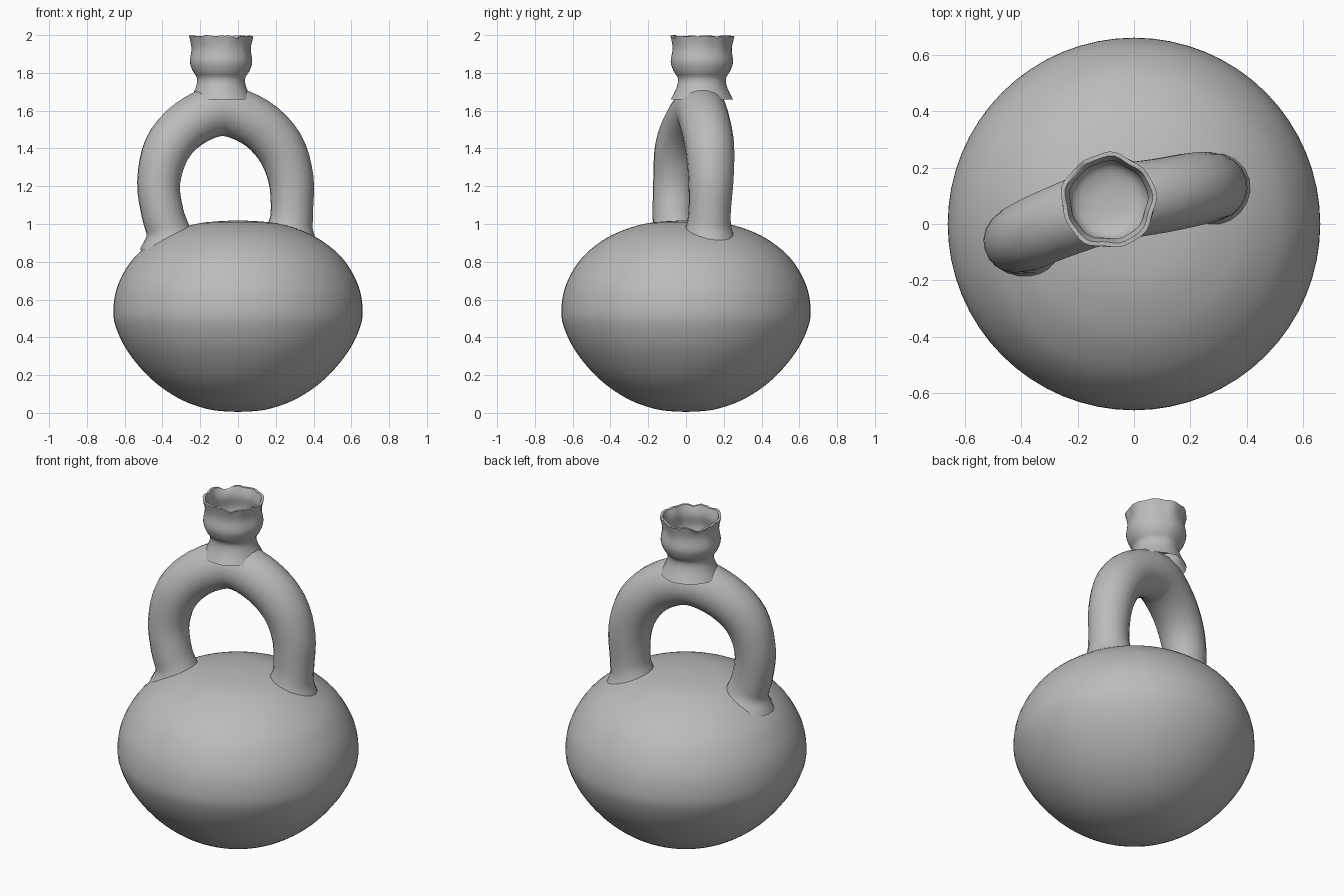
import bpy, bmesh, math, random

random.seed(4)
cube = bpy.data.objects.get("Cube")
if cube:
    bpy.data.objects.remove(cube, do_unlink=True)

# One plain grey clay for the whole vessel
clay = bpy.data.materials.new("grey clay")
clay.use_nodes = True
grey = (0.5, 0.5, 0.5, 1)
clay.diffuse_color = grey
clay.node_tree.nodes["Principled BSDF"].inputs["Base Color"].default_value = grey


def smooth(points, steps=5):
    """Catmull-Rom curve through a few points of any dimension."""
    pts = [points[0]] + points + [points[-1]]
    out = []
    for a, b, c, d in zip(pts, pts[1:], pts[2:], pts[3:]):
        for k in range(steps):
            t = k / steps
            out.append(tuple(
                q + t / 2 * (r - p + t * (2 * p - 5 * q + 4 * r - s + t * (3 * (q - r) + s - p)))
                for p, q, r, s in zip(a, b, c, d)))
    return out + [points[-1]]


def finish(obj, angle):
    obj.data.materials.clear()
    obj.data.materials.append(clay)
    bpy.ops.object.select_all(action='DESELECT')
    obj.select_set(True)
    bpy.context.view_layer.objects.active = obj
    bpy.ops.object.shade_smooth_by_angle(angle=math.radians(angle))


def lathe(name, profile, centre=(0, 0), segments=64, warp=None):
    """Revolve (radius, height) points; zero radius makes a pole."""
    bm = bmesh.new()
    rings = []
    for r, z in profile:
        if r < 1e-4:
            rings.append([bm.verts.new((centre[0], centre[1], z))] * segments)
            continue
        ring = []
        for i in range(segments):
            a = math.tau * i / segments
            rr, zz = warp(a, r, z) if warp else (r, z)
            ring.append(bm.verts.new((centre[0] + rr * math.cos(a), centre[1] + rr * math.sin(a), zz)))
        rings.append(ring)
    for low, high in zip(rings, rings[1:]):
        for i in range(segments):
            j = (i + 1) % segments
            bm.faces.new(dict.fromkeys((low[i], low[j], high[j], high[i])))
    bmesh.ops.recalc_face_normals(bm, faces=bm.faces)
    mesh = bpy.data.meshes.new(name)
    bm.to_mesh(mesh)
    bm.free()
    obj = bpy.data.objects.new(name, mesh)
    bpy.context.collection.objects.link(obj)
    finish(obj, 60)
    return obj


# Rounded body
lathe("body", smooth([(0, 0.005), (0.15, 0.018), (0.31, 0.075), (0.46, 0.18), (0.58, 0.32),
                      (0.645, 0.45), (0.66, 0.55), (0.635, 0.68), (0.56, 0.81), (0.46, 0.9),
                      (0.35, 0.96), (0.2, 1.005), (0, 1.02)]))

# Stirrup handle: a tube through (x, y, z, radius), flared where it meets the body
path = smooth([(-0.36, -0.055, 0.88, 0.16), (-0.37, -0.06, 0.96, 0.118), (-0.4, -0.065, 1.06, 0.112),
               (-0.42, -0.06, 1.22, 0.114), (-0.375, -0.04, 1.4, 0.125), (-0.26, 0.01, 1.53, 0.13),
               (-0.09, 0.07, 1.6, 0.135), (0.09, 0.1, 1.54, 0.133), (0.22, 0.125, 1.41, 0.13),
               (0.28, 0.132, 1.24, 0.12), (0.285, 0.125, 1.06, 0.112), (0.275, 0.12, 0.97, 0.125),
               (0.27, 0.12, 0.88, 0.16)], 4)
curve = bpy.data.curves.new("handle", 'CURVE')
curve.dimensions = '3D'
curve.bevel_depth = 1
curve.bevel_resolution = 8
curve.use_fill_caps = True
spline = curve.splines.new('POLY')
spline.points.add(len(path) - 1)
for p, (x, y, z, r) in zip(spline.points, path):
    p.co = (x, y, z, 1)
    p.radius = r
handle = bpy.data.objects.new("handle", curve)
bpy.context.collection.objects.link(handle)
bpy.context.view_layer.objects.active = handle
handle.select_set(True)
bpy.ops.object.convert(target='MESH')
finish(bpy.context.view_layer.objects.active, 60)

# Hollow spout with a worn, uneven rim
chips = [random.uniform(-1, 0) for _ in range(48)]


def worn(a, r, z):
    wear = max(0, (z - 1.88) / 0.12)
    chip = chips[round(a / math.tau * 48) % 48]
    wave = 0.004 * math.sin(5 * a) + 0.003 * math.sin(9 * a + 1)
    notch = 0.022 * math.exp(-((a - 2.4) / 0.2) ** 2) + 0.015 * math.exp(-((a - 5.2) / 0.12) ** 2)
    return r + wave * min(1, wear + 0.2), z - wear ** 4 * (notch - 0.009 * chip)


outer = smooth([(0.165, 1.66), (0.135, 1.72), (0.127, 1.77), (0.15, 1.81), (0.165, 1.86),
                (0.156, 1.93), (0.168, 2.0)], 4)
inner = smooth([(0.153, 2.0), (0.137, 1.94), (0.145, 1.87), (0.125, 1.81), (0.07, 1.785), (0, 1.78)], 4)
lathe("spout", outer + inner, (-0.09, 0.083), 48, worn)
